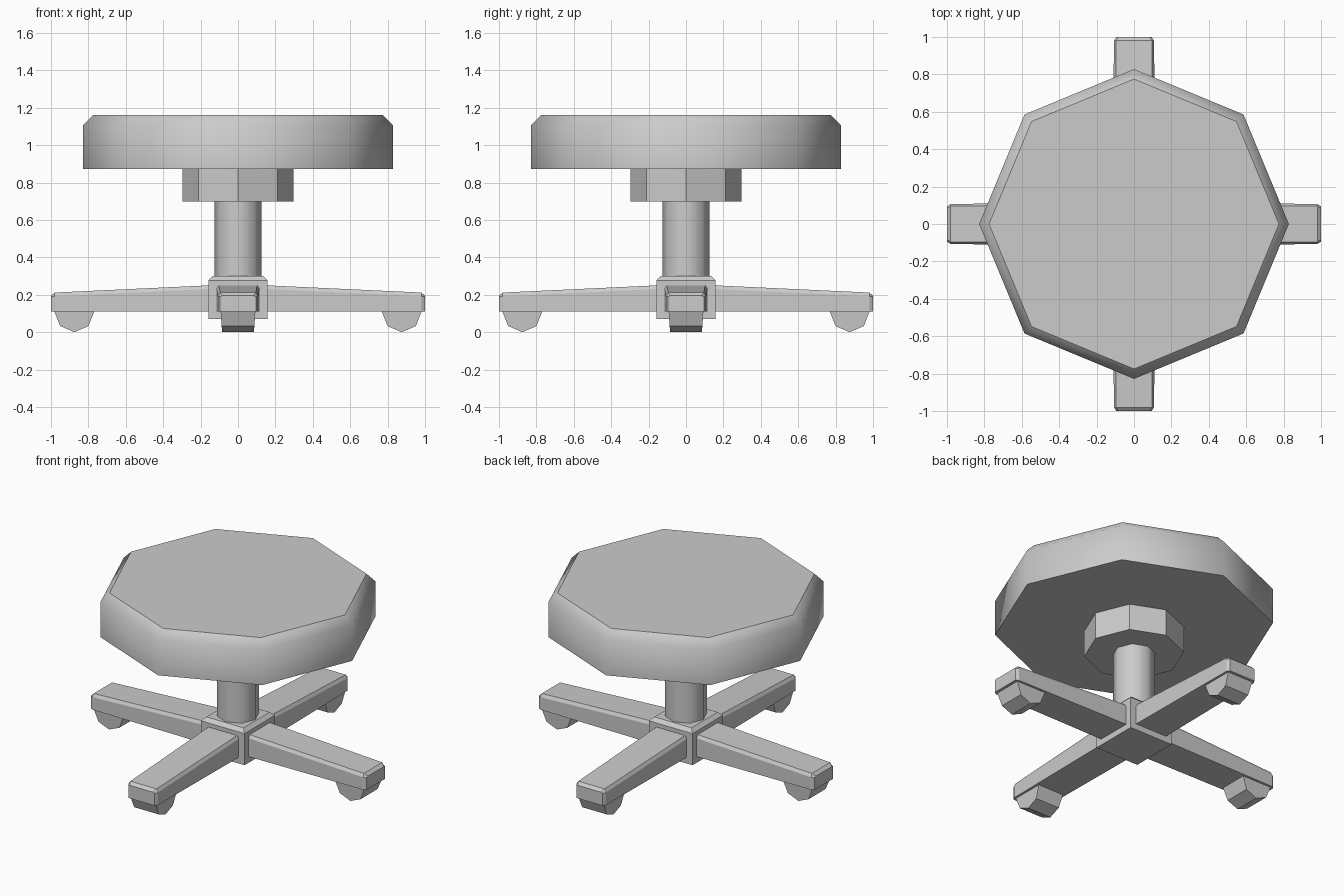
import bpy, bmesh
from math import cos, sin, pi, radians
from mathutils import Matrix

cube = bpy.data.objects.get("Cube")
if cube:
    bpy.data.objects.remove(cube, do_unlink=True)

grey = bpy.data.materials.new("plain grey")
grey.use_nodes = True
COLOUR = (0.6, 0.6, 0.6, 1)
grey.diffuse_color = COLOUR
grey.node_tree.nodes["Principled BSDF"].inputs["Base Color"].default_value = COLOUR


def loft(name, rings, smooth=0, turn=0.0):
    """Skin a closed solid over matching rings of points."""
    bm = bmesh.new()
    loops = [[bm.verts.new(p) for p in ring] for ring in rings]
    n = len(loops[0])
    for a, b in zip(loops, loops[1:]):
        for i in range(n):
            j = (i + 1) % n
            bm.faces.new((a[i], a[j], b[j], b[i]))
    bm.faces.new(loops[0])
    bm.faces.new(loops[-1])
    bmesh.ops.recalc_face_normals(bm, faces=bm.faces)
    bm.transform(Matrix.Rotation(turn, 4, "Z"))
    mesh = bpy.data.meshes.new(name)
    bm.to_mesh(mesh)
    bm.free()
    mesh.materials.append(grey)
    obj = bpy.data.objects.new(name, mesh)
    bpy.context.collection.objects.link(obj)
    if smooth:
        bpy.ops.object.select_all(action="DESELECT")
        obj.select_set(True)
        bpy.context.view_layer.objects.active = obj
        bpy.ops.object.shade_smooth_by_angle(angle=radians(smooth))
    return obj


def octagon(r, z):
    return [(r * cos(k * pi / 4), r * sin(k * pi / 4), z) for k in range(8)]


def square(h, z):
    return [(h, h, z), (-h, h, z), (-h, -h, z), (h, -h, z)]


def leg_section(x, half, top, chamfer):
    """Leg cross-section with chamfered upper corners."""
    low, side, inner = 0.11, top - chamfer, half - 0.012
    return [(x, -half, low), (x, half, low), (x, half, side),
            (x, inner, top), (x, -inner, top), (x, -half, side)]


# Seat, mount and column
loft("seat", [octagon(0.828, 0.873), octagon(0.828, 1.107), octagon(0.775, 1.16)], smooth=46)
loft("seat_mount", [octagon(0.297, 0.7), octagon(0.297, 0.875)])
loft("column", [octagon(0.126, 0.28), octagon(0.126, 0.71)], smooth=46)

# Base block with chamfered top
loft("base_block", [square(0.158, 0.07), square(0.158, 0.277), square(0.135, 0.3)])

# Four legs, each with a half-round foot
for k, side in enumerate(("left", "back", "right", "front")):
    turn = k * pi / 2
    loft(side + "_leg", [leg_section(0.12, 0.116, 0.252, 0.02),
                         leg_section(0.98, 0.107, 0.212, 0.02),
                         leg_section(1.0, 0.095, 0.195, 0.005)], turn=turn)

    def foot_side(s):
        ring = []
        for i in range(5):
            a = pi + i * pi / 4
            ring.append((0.875 + 0.107 * cos(a), s * (0.085 - 0.008 * (1 + sin(a)) * -1),
                         0.111 + 0.111 * sin(a)))
        return ring

    loft(side + "_foot", [foot_side(-1), foot_side(1)], turn=turn)
